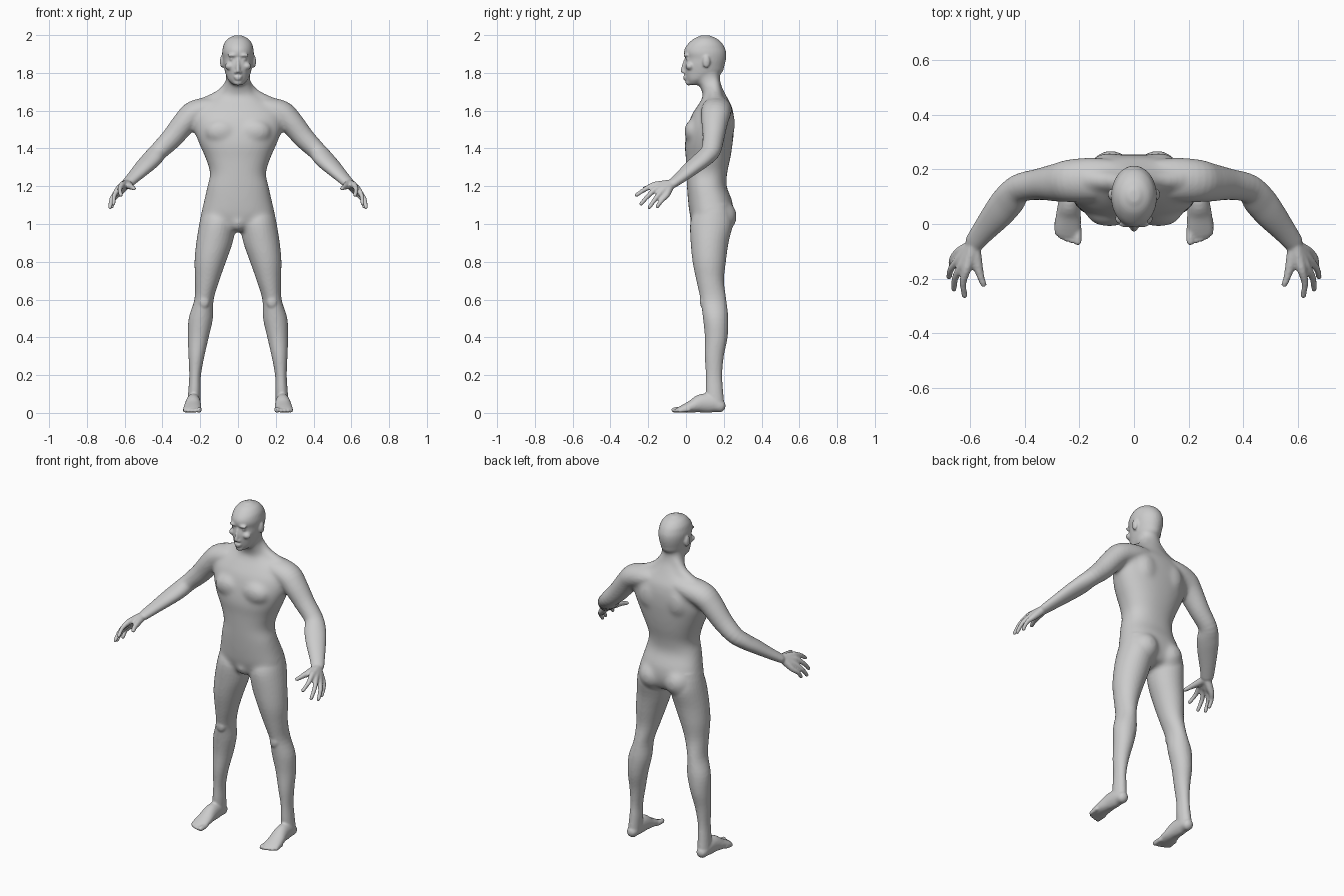
import bpy, bmesh, math
from mathutils import Vector, Matrix

X, Y, Z = Vector((1, 0, 0)), Vector((0, 1, 0)), Vector((0, 0, 1))


def spline(pts, sub=4):
    """Catmull-Rom resampling of (x, y, z, a, b) rows."""
    rows = [Vector(p) for p in pts]
    out = []
    for i in range(len(rows) - 1):
        p0, p1, p2 = rows[max(i - 1, 0)], rows[i], rows[i + 1]
        p3 = rows[min(i + 2, len(rows) - 1)]
        for k in range(sub):
            t = k / sub
            out.append(0.5 * (2 * p1 + (p2 - p0) * t + (2 * p0 - 5 * p1 + 4 * p2 - p3) * t * t
                              + (3 * p1 - p0 - 3 * p2 + p3) * t ** 3))
    return out + [rows[-1]]


def tube(bm, pts, ref=None, n=2.0, cap=1.0, seg=32):
    """Round-ended loft; horizontal rings when ref is None, else rings square to the path."""
    rows = spline(pts)
    cs = [Vector(r[:3]) for r in rows]
    frames = []
    for i, r in enumerate(rows):
        t = (cs[min(i + 1, len(cs) - 1)] - cs[max(i - 1, 0)]).normalized()
        if ref is None:
            t, u, v = Z * math.copysign(1, t.z), X, Y
        else:
            u = ref.cross(t).normalized()
            v = t.cross(u)
        frames.append((cs[i], t, u, v, r[3], r[4]))
    steps = ((0.5, 0.87), (0.8, 0.6), (0.97, 0.22))

    def ends(f, sign):
        c, t, u, v, a, b = f
        return [(c + t * sign * o * min(a, b) * cap, t, u, v, a * s, b * s) for o, s in steps]

    frames = ends(frames[0], -1)[::-1] + frames + ends(frames[-1], 1)
    rings = []
    for c, t, u, v, a, b in frames:
        ring = []
        for k in range(seg):
            co, si = math.cos(2 * math.pi * k / seg), math.sin(2 * math.pi * k / seg)
            ring.append(bm.verts.new(c + u * a * math.copysign(abs(co) ** (2 / n), co)
                                     + v * b * math.copysign(abs(si) ** (2 / n), si)))
        rings.append(ring)
    for p, q in zip(rings, rings[1:]):
        for k in range(seg):
            j = (k + 1) % seg
            bm.faces.new((p[k], p[j], q[j], q[k]))
    bm.faces.new(rings[0][::-1])
    bm.faces.new(rings[-1])


def blob(bm, loc, size):
    bmesh.ops.create_icosphere(bm, subdivisions=3, radius=1,
                               matrix=Matrix.Translation(loc) @ Matrix.Diagonal((*size, 1)))


def fuse(bm, voxel, rounds):
    """Mirror, merge all volumes into one skin, soften; returns a new mesh."""
    bmesh.ops.recalc_face_normals(bm, faces=bm.faces)
    me = bpy.data.meshes.new("parts")
    bm.to_mesh(me)
    bm.free()
    ob = bpy.data.objects.new("parts", me)
    bpy.context.collection.objects.link(ob)
    ob.modifiers.new("mirror", 'MIRROR').use_mirror_merge = False
    rm = ob.modifiers.new("skin", 'REMESH')
    rm.mode, rm.voxel_size, rm.use_smooth_shade = 'VOXEL', voxel, True
    sm = ob.modifiers.new("soften", 'SMOOTH')
    sm.factor, sm.iterations = 0.5, rounds
    dg = bpy.context.evaluated_depsgraph_get()
    out = bpy.data.meshes.new_from_object(ob.evaluated_get(dg))
    bpy.data.objects.remove(ob)
    return out


def torso(bm):
    rows = [(1.0, .135, .17, .10), (1.05, .135, .193, .115), (1.12, .128, .18, .117),
            (1.2, .11, .162, .105), (1.27, .11, .148, .108), (1.35, .117, .172, .118),
            (1.42, .12, .203, .126), (1.5, .13, .232, .124), (1.57, .14, .232, .113),
            (1.62, .15, .20, .093), (1.66, .153, .14, .07), (1.69, .148, .092, .06),
            (1.74, .128, .068, .057), (1.8, .12, .062, .055)]
    tube(bm, [(0, y, z, a, b) for z, y, a, b in rows], n=2.3, cap=.4, seg=48)
    blob(bm, (.09, .04, 1.49), (.085, .05, .065))      # chest
    blob(bm, (.09, .215, 1.53), (.07, .045, .09))      # shoulder blade
    blob(bm, (.085, .188, 1.04), (.08, .082, .085))    # buttock
    blob(bm, (0, .065, 1.01), (.045, .045, .05))       # groin
    tube(bm, [(.03, .145, 1.76, .03, .03), (.08, .155, 1.685, .036, .036),
              (.18, .165, 1.635, .036, .036)], Y)      # neck-to-shoulder muscle


def arm(bm):
    tube(bm, [(.06, .165, 1.615, .07, .06), (.15, .162, 1.607, .08, .065), (.23, .158, 1.585, .078, .068),
              (.28, .152, 1.54, .07, .063), (.35, .145, 1.455, .057, .056), (.42, .13, 1.385, .053, .048),
              (.46, .085, 1.34, .06, .043), (.50, .035, 1.30, .056, .038), (.55, -.025, 1.25, .044, .030),
              (.585, -.07, 1.215, .036, .025)], Z)


def leg(bm):
    rows = [(1.06, .105, .14, .088, .10), (1.0, .108, .135, .097, .113), (.9, .125, .125, .096, .10),
            (.8, .147, .123, .083, .088), (.7, .163, .128, .064, .073), (.6, .18, .145, .051, .068),
            (.5, .197, .157, .064, .067), (.4, .21, .16, .055, .06), (.3, .22, .15, .042, .05),
            (.2, .227, .148, .031, .043), (.12, .23, .15, .033, .046), (.045, .234, .155, .034, .048)]
    tube(bm, [(x, y, z, a, b) for z, x, y, a, b in rows])
    blob(bm, (.18, .095, .59), (.03, .022, .04))       # kneecap


def head(bm):
    rows = [(1.742, .05, .032, .042), (1.765, .065, .053, .064), (1.80, .09, .067, .098),
            (1.84, .097, .076, .107), (1.875, .104, .081, .108), (1.905, .101, .084, .112),
            (1.93, .10, .081, .106), (1.955, .102, .074, .09), (1.98, .103, .055, .063),
            (1.994, .103, .028, .032)]
    tube(bm, [(0, y, z, a, b) for z, y, a, b in rows], cap=.2)


def face(bm):
    tube(bm, [(0, .0, 1.875, .008, .008), (0, -.009, 1.845, .009, .011),
              (0, -.017, 1.808, .012, .013)], Y, cap=.7)     # nose
    blob(bm, (.012, -.008, 1.803), (.009, .011, .008))       # nostril
    blob(bm, (.03, -.001, 1.893), (.028, .012, .009))        # brow
    blob(bm, (.032, .013, 1.873), (.015, .015, .011))        # eye
    blob(bm, (.045, .02, 1.835), (.024, .022, .02))          # cheek
    blob(bm, (0, -.004, 1.779), (.024, .012, .006))          # upper lip
    blob(bm, (0, -.002, 1.767), (.02, .012, .006))           # lower lip
    blob(bm, (0, .014, 1.75), (.024, .017, .017))            # chin
    blob(bm, (.084, .108, 1.86), (.012, .02, .034))          # ear


def hand(bm):
    wrist, back = Vector((.59, -.08, 1.212)), Vector((.008, .001, .005))
    fingers = [((.615, -.172, 1.205), (.62, -.262, 1.153)), ((.634, -.16, 1.185), (.659, -.238, 1.107)),
               ((.645, -.135, 1.165), (.677, -.194, 1.088)), ((.645, -.105, 1.15), (.668, -.152, 1.092))]
    for knuckle, tip in fingers:
        k, t = Vector(knuckle), Vector(tip)
        path = [(wrist, .024), (wrist.lerp(k, .6), .021), (k, .0165), (k.lerp(t, .5) + back, .0125), (t, .0105)]
        tube(bm, [(*p, r, r) for p, r in path], Z, seg=16)
    tube(bm, [(.585, -.09, 1.21, .024, .022), (.574, -.145, 1.202, .02, .019),
              (.562, -.19, 1.195, .014, .014), (.551, -.22, 1.188, .0115, .0115)], Z, seg=16)


def foot(bm):
    tube(bm, [(.234, .178, .036, .032, .034), (.235, .14, .05, .036, .049), (.237, .08, .05, .04, .049),
              (.24, .03, .034, .046, .033), (.242, -.015, .022, .048, .021),
              (.243, -.035, .017, .045, .015)], Z)
    for x, y, r in ((.206, -.064, .0145), (.228, -.062, .0105), (.247, -.056, .0105),
                    (.265, -.047, .0105), (.281, -.034, .0105)):
        tube(bm, [(x, y + .05, .018, r, r), (x, y, r + .001, r, r)], Z, seg=16)


# soft core of the figure, so that limbs flow into the trunk
core = bmesh.new()
for part in (torso, arm, leg, head):
    part(core)
core_mesh = fuse(core, .011, 14)

# core plus crisp limbs and fine details, fused into one skin
full = bmesh.new()
full.from_mesh(core_mesh)
for part in (arm, leg, head, face, hand, foot):
    part(full)
skin = fuse(full, .006, 4)
skin.name = "body"
skin.shade_smooth()
body = bpy.data.objects.new("body", skin)
bpy.context.collection.objects.link(body)
